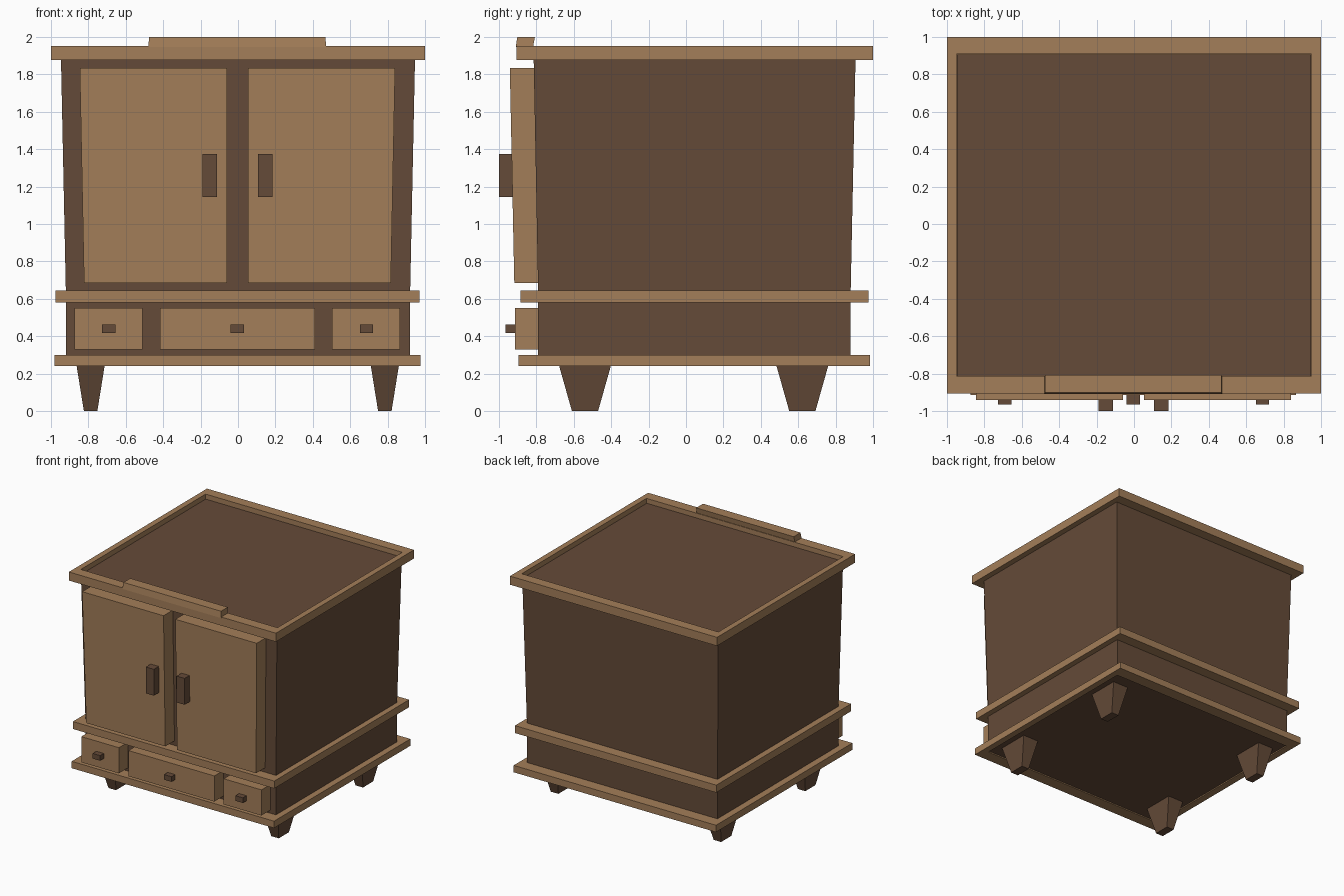
import bpy, bmesh

if "Cube" in bpy.data.objects:
    bpy.data.objects.remove(bpy.data.objects["Cube"])


def material(name, color):
    m = bpy.data.materials.new(name)
    m.diffuse_color = color
    m.use_nodes = True
    m.node_tree.nodes["Principled BSDF"].inputs["Base Color"].default_value = m.diffuse_color
    return m


DARK = material("dark_wood", (0.13, 0.07, 0.04, 1))
LIGHT = material("light_wood", (0.37, 0.21, 0.10, 1))


def finish(name, bm, mat):
    bmesh.ops.recalc_face_normals(bm, faces=bm.faces)
    me = bpy.data.meshes.new(name)
    bm.to_mesh(me)
    bm.free()
    me.materials.append(mat)
    ob = bpy.data.objects.new(name, me)
    bpy.context.collection.objects.link(ob)
    return ob


def loop(bm, x0, x1, y0, y1, z):
    return [bm.verts.new(p) for p in ((x0, y0, z), (x1, y0, z), (x1, y1, z), (x0, y1, z))]


def bridge(bm, a, b):
    for i in range(4):
        j = (i + 1) % 4
        bm.faces.new((a[i], a[j], b[j], b[i]))


def loft(name, mat, *levels):
    """Closed solid through rectangles given as (x0, x1, y0, y1, z)."""
    bm = bmesh.new()
    loops = [loop(bm, *l) for l in levels]
    for a, b in zip(loops, loops[1:]):
        bridge(bm, a, b)
    bm.faces.new(loops[0])
    bm.faces.new(loops[-1])
    return finish(name, bm, mat)


def box(name, mat, x0, x1, y0, y1, z0, z1):
    return loft(name, mat, (x0, x1, y0, y1, z0), (x0, x1, y0, y1, z1))


def frame(name, mat, outer, inner, z0, z1):
    """Rectangular trim ring."""
    bm = bmesh.new()
    loops = [loop(bm, *r, z) for r, z in ((outer, z0), (outer, z1), (inner, z1), (inner, z0))]
    for i in range(4):
        bridge(bm, loops[i], loops[(i + 1) % 4])
    return finish(name, bm, mat)


# Carcass: straight drawer section, cabinet flaring toward the top
loft("cabinet_body", DARK,
     (-0.92, 0.92, -0.79, 0.88, 0.25),
     (-0.92, 0.92, -0.79, 0.88, 0.62),
     (-0.947, 0.947, -0.815, 0.907, 1.91))

# Trim rings
core = (-0.918, 0.918, -0.788, 0.878)
frame("base_trim", LIGHT, (-0.98, 0.975, -0.895, 0.985), core, 0.24, 0.30)
frame("waist_trim", LIGHT, (-0.975, 0.97, -0.885, 0.975), core, 0.58, 0.645)
frame("top_trim", LIGHT, (-1, 1, -0.905, 1), (-0.95, 0.95, -0.812, 0.91), 1.877, 1.952)

# Crest on the front of the top trim
loft("crest", LIGHT, (-0.48, 0.472, -0.91, -0.818, 1.945), (-0.475, 0.467, -0.902, -0.808, 2.0))

# Doors follow the flare of the cabinet, each with an upright handle
for side, s in (("left", -1), ("right", 1)):
    def span(a, b):
        return sorted((s * a - 0.003, s * b - 0.003))
    loft(side + "_door", LIGHT,
         (*span(0.057, 0.82), -0.918, -0.785, 0.685),
         (*span(0.057, 0.843), -0.942, -0.81, 1.835))
    box(side + "_door_handle", DARK, *span(0.11, 0.187), -1.0, -0.915, 1.145, 1.375)

# Drawers with small pulls
for name, x0, x1, k in (("left", -0.873, -0.51, -0.692),
                        ("middle", -0.417, 0.412, -0.003),
                        ("right", 0.503, 0.867, 0.687)):
    box(name + "_drawer", LIGHT, x0, x1, -0.915, -0.785, 0.328, 0.552)
    box(name + "_drawer_pull", DARK, k - 0.036, k + 0.036, -0.965, -0.91, 0.418, 0.463)

# Tapered feet
for ys, cy in (("front", -0.54), ("rear", 0.622)):
    for xs, cx in (("left", -0.788), ("right", 0.785)):
        loft(f"{ys}_{xs}_leg", DARK,
             (cx - 0.036, cx + 0.036, cy - 0.07, cy + 0.07, 0),
             (cx - 0.077, cx + 0.077, cy - 0.142, cy + 0.142, 0.255))
